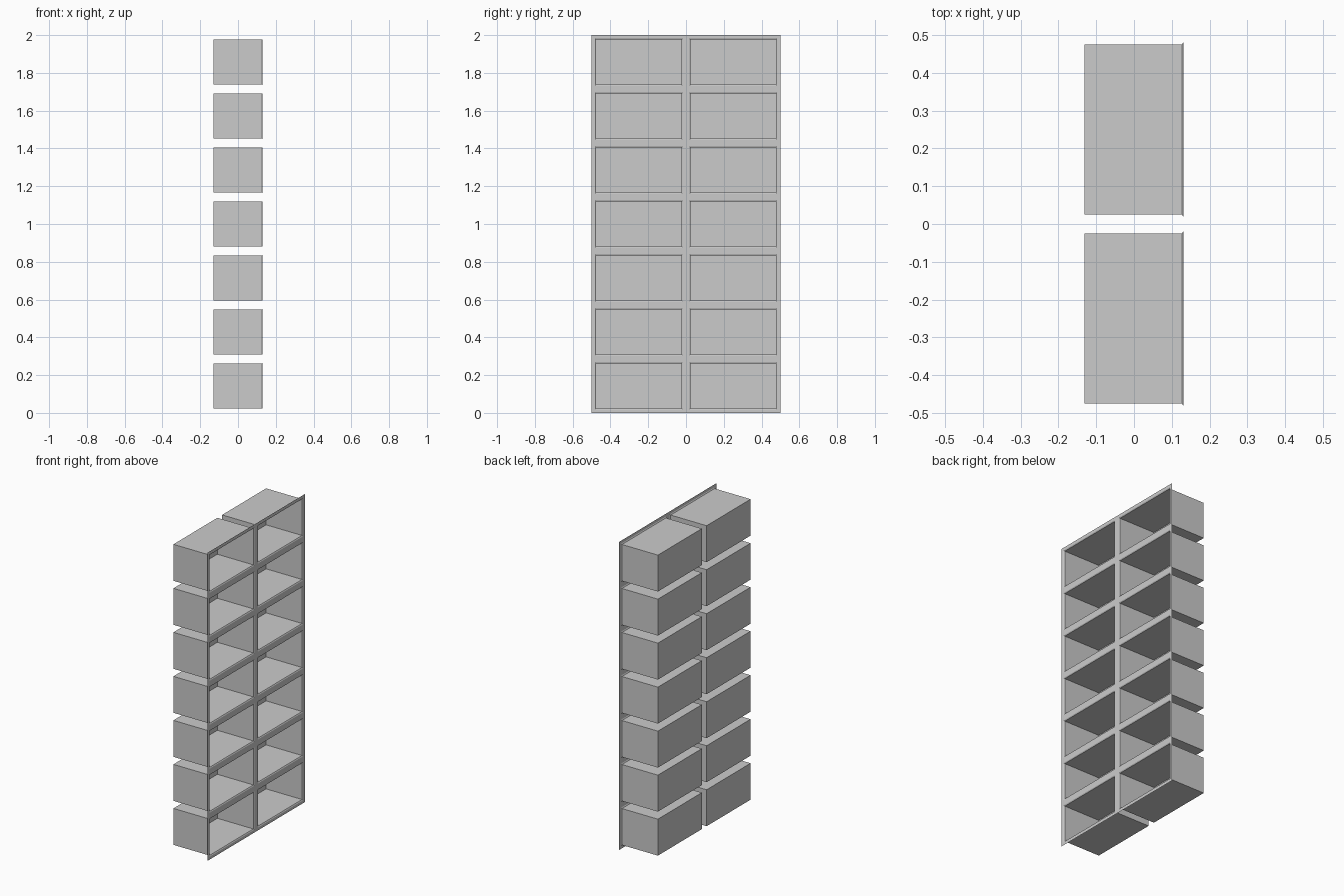
import bpy
import bmesh
from mathutils import Matrix, Vector

cube = bpy.data.objects.get("Cube")
if cube:
    bpy.data.objects.remove(cube, do_unlink=True)

COLUMNS, ROWS = 2, 7
WIDTH, HEIGHT = 1.0, 2.0
FRONT_X, BACK_X = 0.131, -0.131
RIM, FLARE, FLARE_DEPTH = 0.0185, 0.006, 0.004

# Single grey material
grey = bpy.data.materials.new("plain grey")
grey.use_nodes = True
colour = (0.6, 0.6, 0.6, 1)
grey.diffuse_color = colour
grey.node_tree.nodes["Principled BSDF"].inputs["Base Color"].default_value = colour

# Thin upright panel facing +x, one face per compartment
bm = bmesh.new()
bmesh.ops.create_grid(bm, x_segments=ROWS, y_segments=COLUMNS, size=0.5)
for v in bm.verts:
    along, across = v.co.x, v.co.y
    v.co = Vector((FRONT_X, across * WIDTH, (0.5 - along) * HEIGHT))
bm.normal_update()
for f in bm.faces:
    if f.normal.x < 0:
        f.normal_flip()
bm.normal_update()

# Frame rim, then a small flared lip around every opening
cells = list(bm.faces)
bmesh.ops.inset_individual(bm, faces=cells, thickness=RIM, use_even_offset=True)
bmesh.ops.inset_individual(bm, faces=cells, thickness=FLARE, use_even_offset=True)
for v in {v for f in cells for v in f.verts}:
    v.co.x -= FLARE_DEPTH

# Open trays pushed back from the panel
trays = bmesh.ops.extrude_discrete_faces(bm, faces=cells)["faces"]
for v in {v for f in trays for v in f.verts}:
    v.co.x = BACK_X
bm.normal_update()

mesh = bpy.data.meshes.new("compartment_rack")
bm.to_mesh(mesh)
bm.free()
mesh.materials.append(grey)
rack = bpy.data.objects.new("compartment_rack", mesh)
bpy.context.scene.collection.objects.link(rack)
